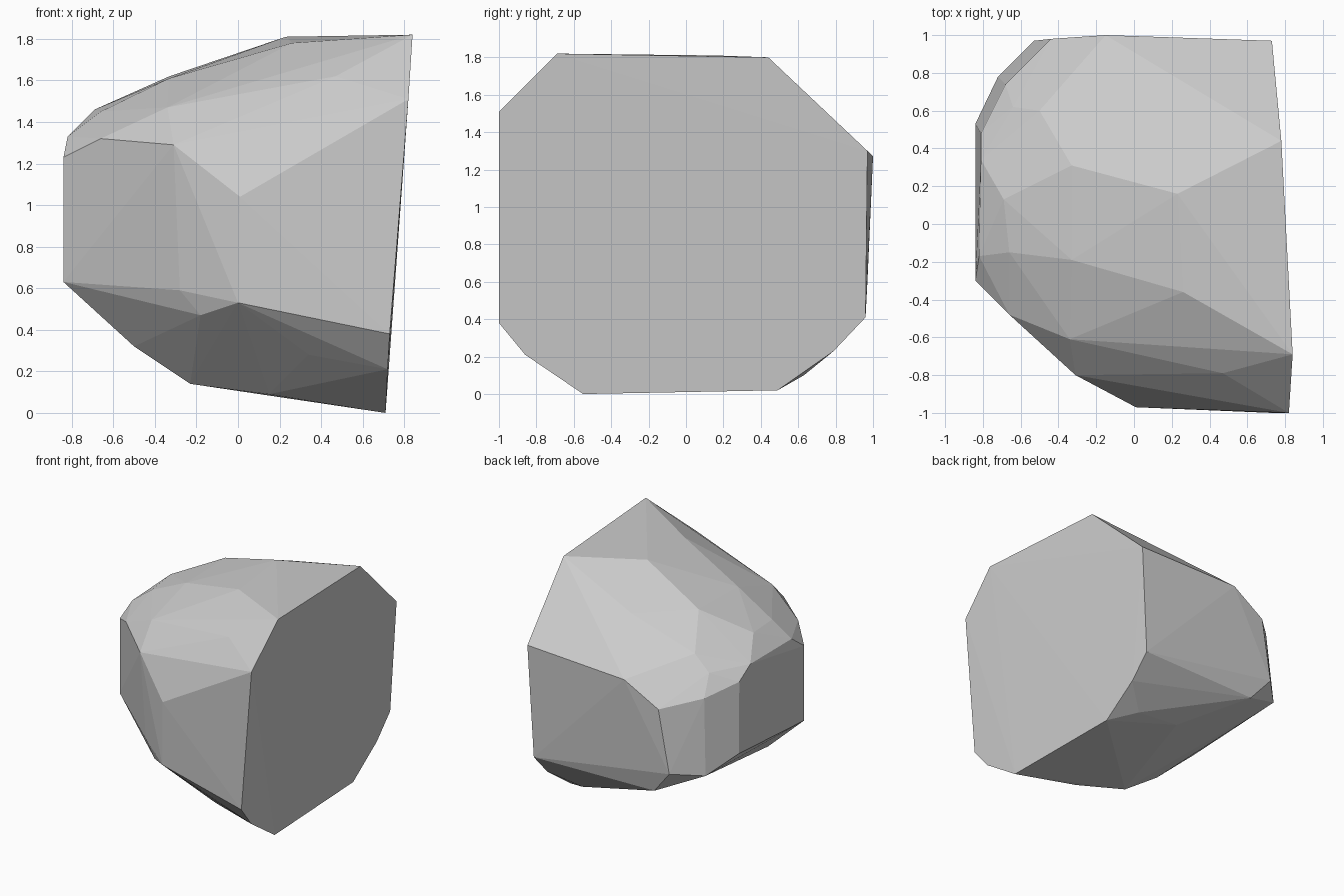
import bpy, bmesh

# Corners of the large split side
split_side = [
    (0.84, -0.69, 1.82), (0.82, -1.0, 1.51), (0.73, -1.0, 0.38), (0.72, -0.86, 0.21),
    (0.71, -0.55, 0.0), (0.68, 0.49, 0.02), (0.68, 0.79, 0.23), (0.68, 0.96, 0.41),
    (0.73, 0.97, 1.30), (0.78, 0.44, 1.80)]
# Front and front-left corners
front = [
    (0.01, -0.97, 1.04), (0.0, -0.96, 0.53), (-0.31, -0.80, 1.29), (-0.28, -0.77, 0.59),
    (-0.18, -0.80, 0.47), (0.34, -0.80, 0.28), (-0.18, -0.58, 0.30),
    (-0.66, -0.48, 1.32), (-0.84, -0.30, 1.23), (-0.84, -0.30, 0.63)]
# Rounded crown
crown = [
    (0.47, -0.79, 1.62), (-0.34, -0.61, 1.47), (-0.11, -0.48, 1.60), (0.26, -0.36, 1.78),
    (-0.33, -0.19, 1.61), (-0.66, -0.15, 1.45), (-0.82, -0.17, 1.33), (0.23, 0.16, 1.81),
    (-0.69, 0.13, 1.46), (-0.33, 0.31, 1.62), (0.06, 0.60, 1.59), (-0.50, 0.60, 1.42),
    (-0.64, 0.62, 1.31), (-0.81, 0.34, 1.32)]
# Back and back-left corners
back = [
    (-0.15, 1.0, 1.27), (-0.44, 0.98, 1.10), (-0.68, 0.74, 1.16), (-0.81, 0.48, 1.23),
    (-0.84, 0.53, 0.68), (-0.72, 0.78, 0.565), (-0.53, 0.97, 0.60), (-0.37, 0.93, 0.41)]
# Underside corners
underside = [
    (-0.23, -0.38, 0.14), (-0.50, -0.33, 0.32), (0.15, -0.50, 0.09),
    (0.48, 0.63, 0.10), (0.04, 0.55, 0.19)]

# Faceted boulder: tight skin around all corners
bm = bmesh.new()
for p in split_side + front + crown + back + underside:
    bm.verts.new(p)
hull = bmesh.ops.convex_hull(bm, input=bm.verts[:])
loose = {g for g in hull["geom_interior"] + hull["geom_unused"]
         if isinstance(g, bmesh.types.BMVert)}
bmesh.ops.delete(bm, geom=list(loose), context='VERTS')
bmesh.ops.recalc_face_normals(bm, faces=bm.faces[:])
mesh = bpy.data.meshes.new("boulder")
bm.to_mesh(mesh)
bm.free()

stone = bpy.data.materials.new("stone_grey")
stone.diffuse_color = (0.6, 0.6, 0.6, 1)
mesh.materials.append(stone)
boulder = bpy.data.objects.new("boulder", mesh)
bpy.context.collection.objects.link(boulder)
